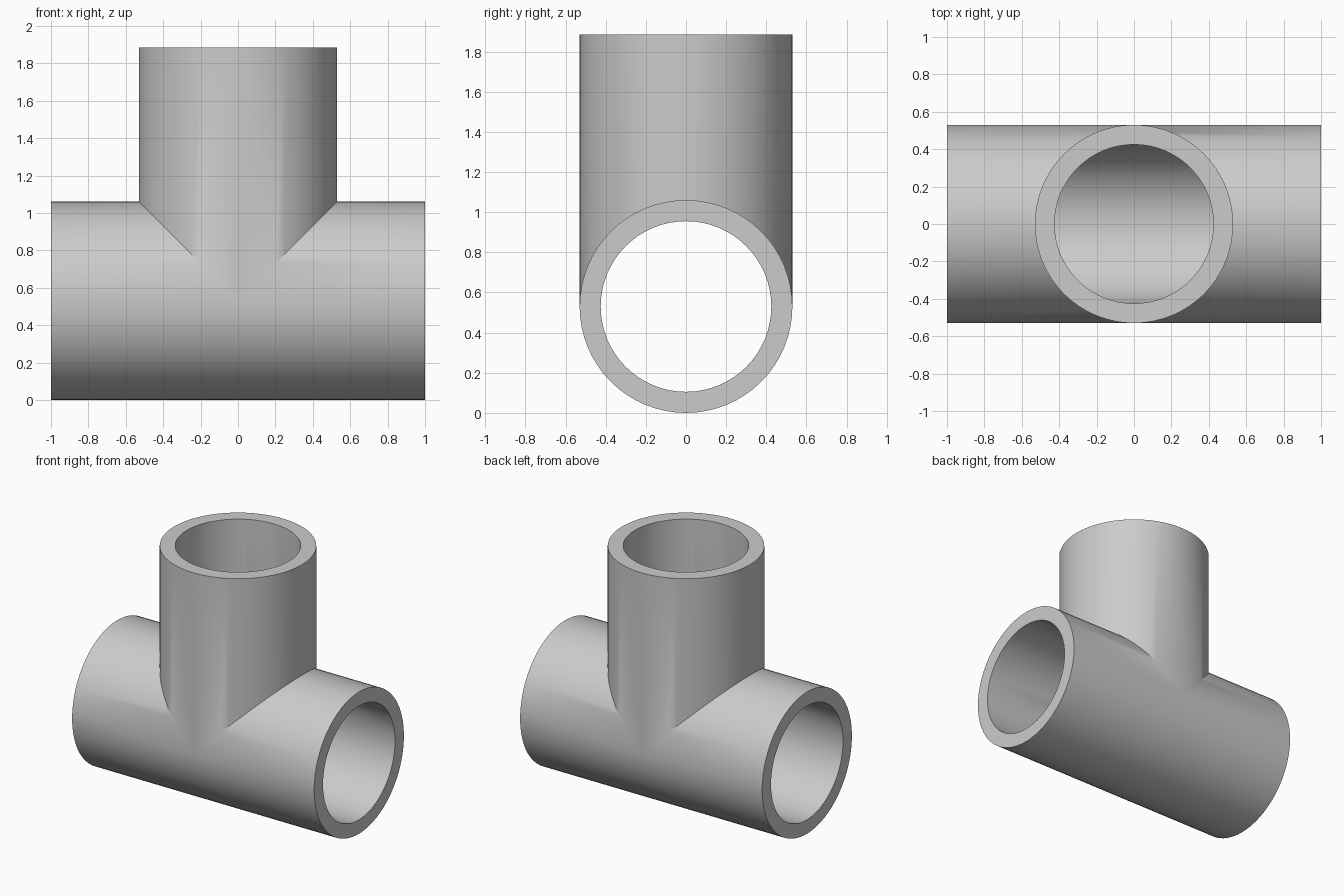
import bpy, bmesh, math

if "Cube" in bpy.data.objects:
    bpy.data.objects.remove(bpy.data.objects["Cube"])

N = 64                       # sides per pipe (multiple of 4)
R_OUT, R_IN = 0.53, 0.425    # pipe radii
AXIS_Z = R_OUT               # height of the horizontal run
RUN, TOP = 1.0, 1.885        # run half length, branch top

bm = bmesh.new()


def run_wall(r, side):
    """Half of the horizontal run, mitred where the branch enters."""
    start, end = [], []
    for i in range(N):
        a = 2 * math.pi * i / N
        y, h = r * math.cos(a), r * math.sin(a)
        start.append(bm.verts.new((side * max(h, 0.0), y, AXIS_Z + h)))
        end.append(bm.verts.new((side * RUN, y, AXIS_Z + h)))
    bridge(start, end)
    return end


def branch_wall(r):
    """Vertical branch, its lower edge following the mitre."""
    start, end = [], []
    for i in range(N):
        a = 2 * math.pi * i / N
        x, y = r * math.cos(a), r * math.sin(a)
        start.append(bm.verts.new((x, y, AXIS_Z + abs(x))))
        end.append(bm.verts.new((x, y, TOP)))
    bridge(start, end)
    return end


def bridge(a, b):
    for i in range(N):
        j = (i + 1) % N
        bm.faces.new((a[i], a[j], b[j], b[i]))


# left and right run with flat end rims
for side in (-1, 1):
    bridge(run_wall(R_OUT, side), run_wall(R_IN, side))

# upright branch with flat end rim
bridge(branch_wall(R_OUT), branch_wall(R_IN))

# weld the arms along the mitres
bmesh.ops.remove_doubles(bm, verts=bm.verts[:], dist=1e-4)
bmesh.ops.recalc_face_normals(bm, faces=bm.faces[:])

mesh = bpy.data.meshes.new("pipe_tee")
bm.to_mesh(mesh)
bm.free()
tee = bpy.data.objects.new("pipe_tee", mesh)
bpy.context.collection.objects.link(tee)
bpy.context.view_layer.objects.active = tee
tee.select_set(True)
bpy.ops.object.shade_smooth_by_angle(angle=math.radians(30))
